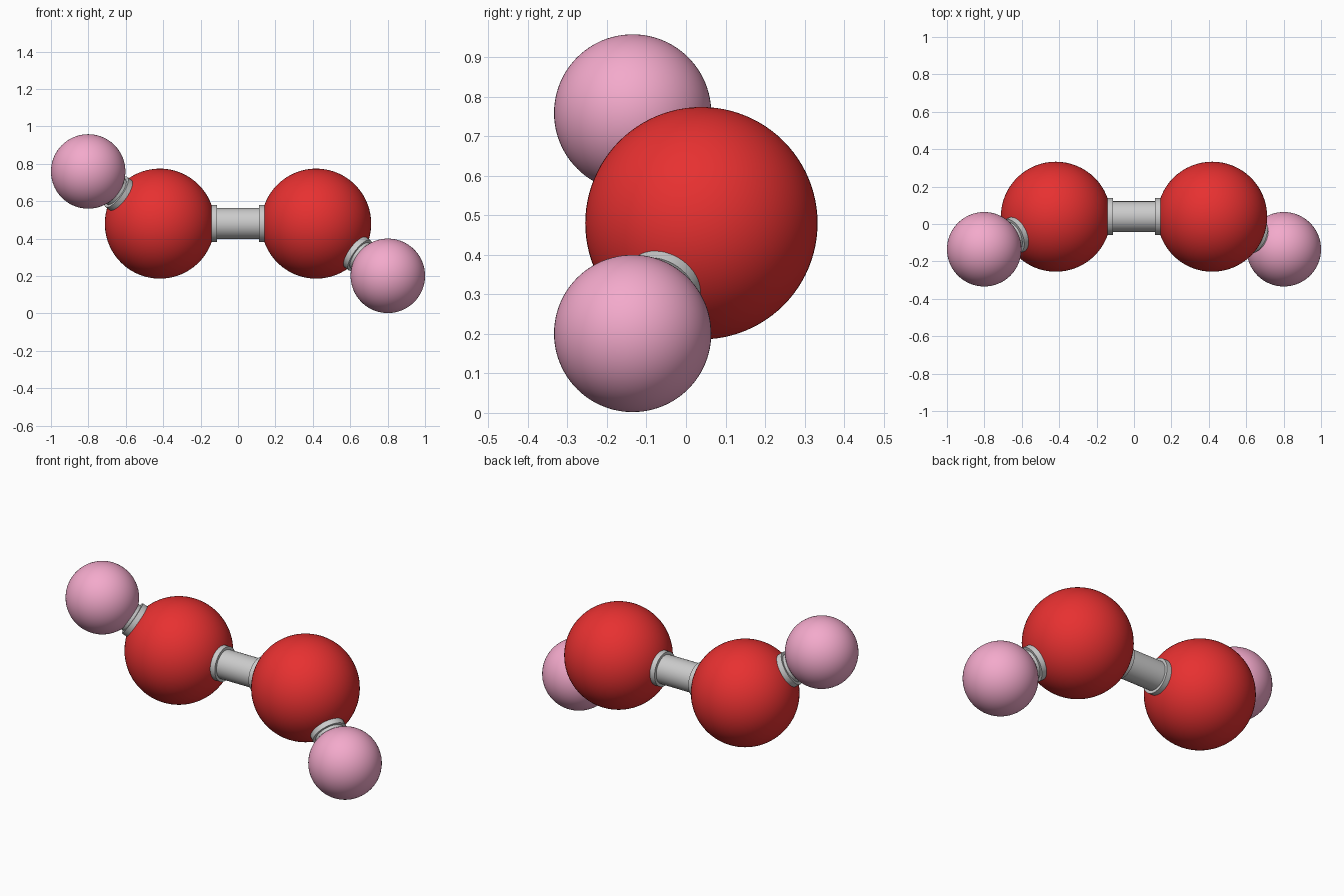
import bpy
import math
from mathutils import Vector

if "Cube" in bpy.data.objects:
    bpy.data.objects.remove(bpy.data.objects["Cube"])

R_OXY, R_HYD = 0.294, 0.199
R_BOND, R_COLLAR = 0.083, 0.099


def material(name, color):
    m = bpy.data.materials.new(name)
    m.diffuse_color = color
    m.use_nodes = True
    m.node_tree.nodes["Principled BSDF"].inputs["Base Color"].default_value = m.diffuse_color
    return m


def ball(name, center, radius, mat):
    bpy.ops.mesh.primitive_uv_sphere_add(segments=64, ring_count=48, radius=radius, location=center)
    o = bpy.context.object
    o.name = name
    o.data.materials.append(mat)
    bpy.ops.object.shade_smooth()


def rod(name, a, b, radius):
    d = b - a
    bpy.ops.mesh.primitive_cylinder_add(vertices=48, radius=radius, depth=d.length, location=(a + b) / 2)
    o = bpy.context.object
    o.name = name
    o.rotation_euler = d.to_track_quat('Z', 'Y').to_euler()
    bpy.ops.object.shade_smooth_by_angle(angle=math.radians(30))


red = material("red", (0.8, 0.03, 0.03, 1))
pink = material("pink", (0.9, 0.4, 0.6, 1))

# Central bond between the two large balls
oxy = {s: Vector((s * 0.418, 0.039, 0.48)) for s in (-1, 1)}
rod("center_bond", oxy[-1], oxy[1], R_BOND)

for s, side in ((-1, "left"), (1, "right")):
    o = oxy[s]
    h = Vector((s * 0.801, -0.135, 0.48 - s * 0.279))
    ball(side + "_large_ball", o, R_OXY, red)
    ball(side + "_small_ball", h, R_HYD, pink)
    # Collar where the central bond enters the large ball
    rod(side + "_center_collar", Vector((s * 0.111, o.y, o.z)), Vector((s * 0.17, o.y, o.z)), R_COLLAR)
    # Short outer bond with a collar seated on the large ball
    d = (h - o).normalized()
    rod(side + "_outer_bond", o, h, R_BOND)
    rod(side + "_outer_collar", o + d * 0.25, o + d * 0.307, R_COLLAR)
